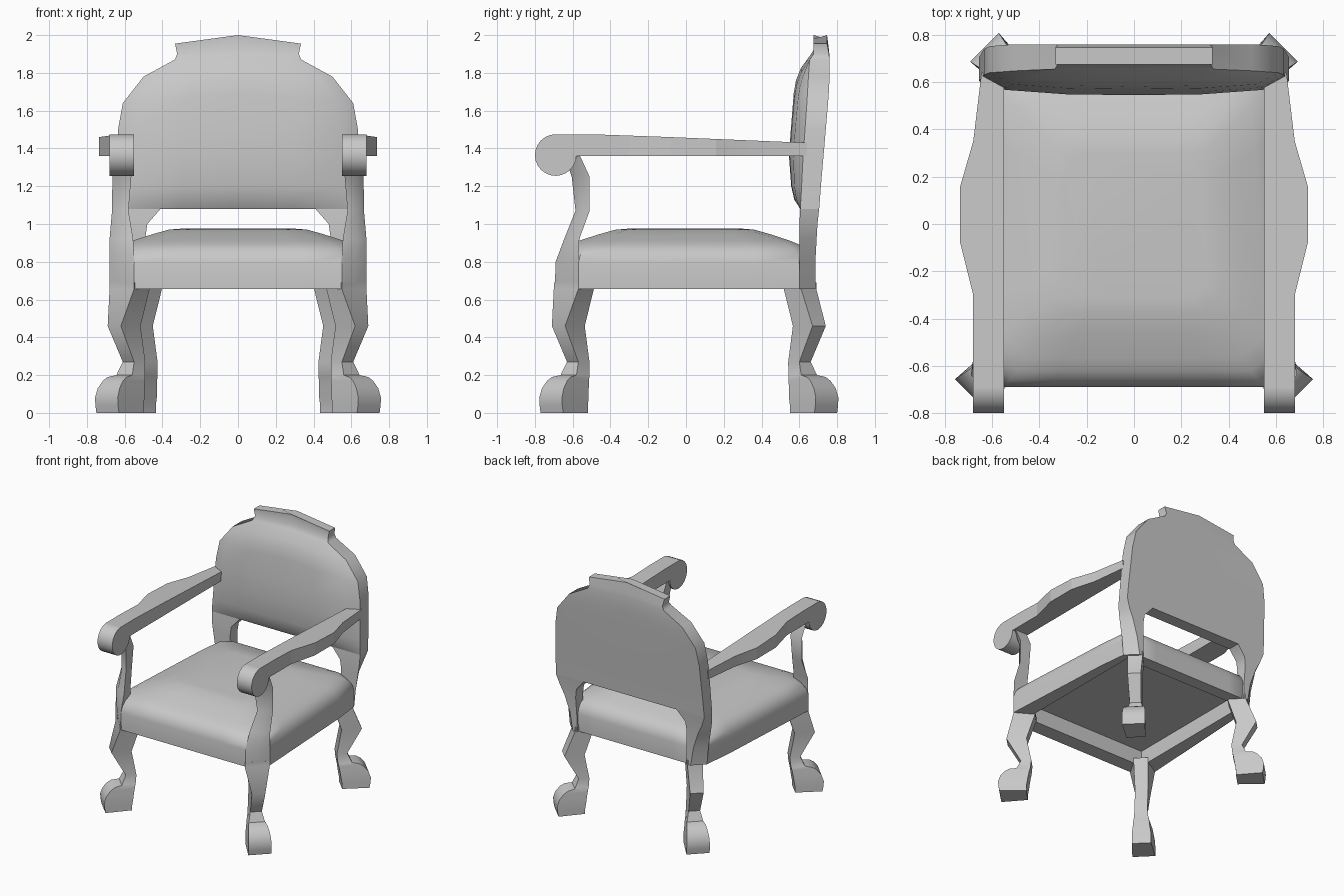
import bpy, bmesh, math

cube = bpy.data.objects.get("Cube")
if cube:
    bpy.data.objects.remove(cube, do_unlink=True)

# One plain grey for the whole chair
GREY = (0.58, 0.58, 0.58, 1)
mat = bpy.data.materials.new("plain_grey")
mat.use_nodes = True
mat.diffuse_color = GREY
bsdf = next(n for n in mat.node_tree.nodes if n.type == 'BSDF_PRINCIPLED')
bsdf.inputs["Base Color"].default_value = GREY


def loft(name, rings, mirror=False, angle=35):
    """Skin a stack of equal-length point rings and cap both ends."""
    bm = bmesh.new()
    rows = [[bm.verts.new(p) for p in ring] for ring in rings]
    n = len(rows[0])
    for a, b in zip(rows, rows[1:]):
        for i in range(n):
            j = (i + 1) % n
            bm.faces.new((a[i], a[j], b[j], b[i]))
    bm.faces.new(rows[0])
    bm.faces.new(rows[-1])
    bmesh.ops.recalc_face_normals(bm, faces=bm.faces)
    mesh = bpy.data.meshes.new(name)
    bm.to_mesh(mesh)
    bm.free()
    mesh.materials.append(mat)
    obj = bpy.data.objects.new(name, mesh)
    bpy.context.collection.objects.link(obj)
    if mirror:
        obj.modifiers.new("mirror", 'MIRROR')
    bpy.ops.object.select_all(action='DESELECT')
    obj.select_set(True)
    bpy.context.view_layer.objects.active = obj
    bpy.ops.object.shade_smooth_by_angle(angle=math.radians(angle))
    return obj


# Curved legs set on the diagonal:
# height, inner reach, outer reach, inner half width, outer half width
LEG = [(0, .55, .69, .05, .06), (.04, .55, .695, .05, .06),
       (.08, .545, .697, .05, .06), (.13, .54, .685, .045, .058),
       (.17, .535, .662, .042, .053), (.19, .532, .64, .04, .05),
       (.2, .53, .602, .038, .042), (.27, .525, .58, .034, .03),
       (.46, .55, .655, .034, .035)]


def leg(name, side, dx, dy, top_reach, top_width):
    rings = []
    top = [(z, .505, top_reach, .037, top_width) for z in (.655, .69)]
    for z, inner, outer, hi, ho in LEG + top:
        pts = [(outer + ho, outer - ho), (outer - ho, outer + ho),
               (inner - hi, inner + hi), (inner + hi, inner - hi)]
        rings.append([(x + dx, side * (y + dy), z) for x, y in pts])
    loft(name, rings, mirror=True, angle=50)


leg("front_legs", -1, 0, .02, .615, .065)
leg("rear_legs", 1, -.065, .05, .6, .04)

# Upholstered seat with cut corners, pillow top and hollow underside
half = [(.35, -.69), (.55, -.69), (.68, -.57), (.67, -.37),
        (.63, .37), (.605, .6), (.51, .67), (.35, .67)]
outline = half + [(-x, y) for x, y in reversed(half)]


def clamp(v, limit):
    return max(-limit, min(limit, v))


def recess_ring(z):
    return [(clamp(x, .55), clamp(y, .57), z) for x, y in outline]


def seat_ring(z, scale):
    return [(x * scale, y * scale, z) for x, y in outline]


loft("seat", [recess_ring(.78), recess_ring(.655), seat_ring(.655, 1),
              seat_ring(.79, 1), seat_ring(.83, .985), seat_ring(.865, .95),
              seat_ring(.89, .9), seat_ring(.912, .82), seat_ring(.945, .67),
              seat_ring(.97, .54), seat_ring(.975, .45)], angle=40)

# Arm posts facing the outer front corner: z, x range, y range, roundness
POST = [(.655, .55, .68, -.695, -.57, 0), (.8, .55, .68, -.69, -.57, .008),
        (.92, .555, .68, -.645, -.565, .012), (1.07, .58, .667, -.585, -.51, .012),
        (1.25, .565, .665, -.605, -.51, .012), (1.38, .56, .67, -.65, -.57, .01)]
loft("arm_posts", [[(x0, y0, z),
                    ((x0 + x1) / 2 + r, (y0 + y1) / 2 - r, z),
                    (x1, y1, z), (x0, y1, z)]
                   for z, x0, x1, y0, y1, r in POST], mirror=True, angle=50)

# Arm rails, bowed outwards: y, outer x, top z
ARM = [(-.69, .68, 1.475), (-.5, .68, 1.475), (-.3, .68, 1.468),
       (-.08, .735, 1.46), (.16, .735, 1.45), (.35, .68, 1.442),
       (.64, .645, 1.43)]
loft("arm_rails", [[(.55, y, 1.36), (x, y, 1.36), (x, y, top), (.55, y, top)]
                   for y, x, top in ARM], mirror=True, angle=10)

# Round scroll at the front of each arm
SIDES = 24
loft("arm_scrolls", [[(x, -.69 + .11 * math.cos(math.tau * i / SIDES),
                       1.365 + .11 * math.sin(math.tau * i / SIDES))
                      for i in range(SIDES)] for x in (.55, .68)], mirror=True)

# Rear stiles narrowing onto the back legs:
# z, inner x, outer x, rear outer x, front y, back y
STILE = [(.655, .48, .605, .52, .6, .685), (.8, .485, .62, .545, .6, .685),
         (.93, .49, .64, .59, .6, .692), (1.0, .48, .65, .625, .6, .696),
         (1.08, .41, .655, .655, .605, .705)]
loft("rear_stiles", [[(x0, y0, z), (x1, y0, z), (x2, y1, z), (x0, y1, z)]
                     for z, x0, x1, x2, y0, y1 in STILE], mirror=True)

# Arched back with a padded front and stepped crest:
# z, half width, front y, back y, rise at centre, padding
PANEL = [(1.08, .655, .605, .705, 0, 0), (1.13, .653, .608, .709, 0, .035),
         (1.2, .65, .612, .714, 0, .055), (1.36, .642, .62, .728, 0, .075),
         (1.5, .635, .63, .74, 0, .075), (1.64, .61, .64, .752, .05, .07),
         (1.71, .555, .644, .757, .05, .062), (1.78, .5, .648, .76, .045, .04),
         (1.87, .335, .655, .76, .02, 0), (1.9, .322, .675, .757, .02, 0),
         (1.955, .333, .675, .747, .045, 0)]
# fraction across, share of the rise, share of the padding
ACROSS = [(-1, 0, 0), (-.85, .15, .7), (-.45, .55, .95), (0, 1, 1),
          (.45, .55, .95), (.85, .15, .7), (1, 0, 0)]
loft("back_panel",
     [[(x * f, y0 - pad * p, z + rise * r) for f, r, p in ACROSS] +
      [(x * f, y1, z + rise * r) for f, r, p in reversed(ACROSS)]
      for z, x, y0, y1, rise, pad in PANEL], angle=50)
